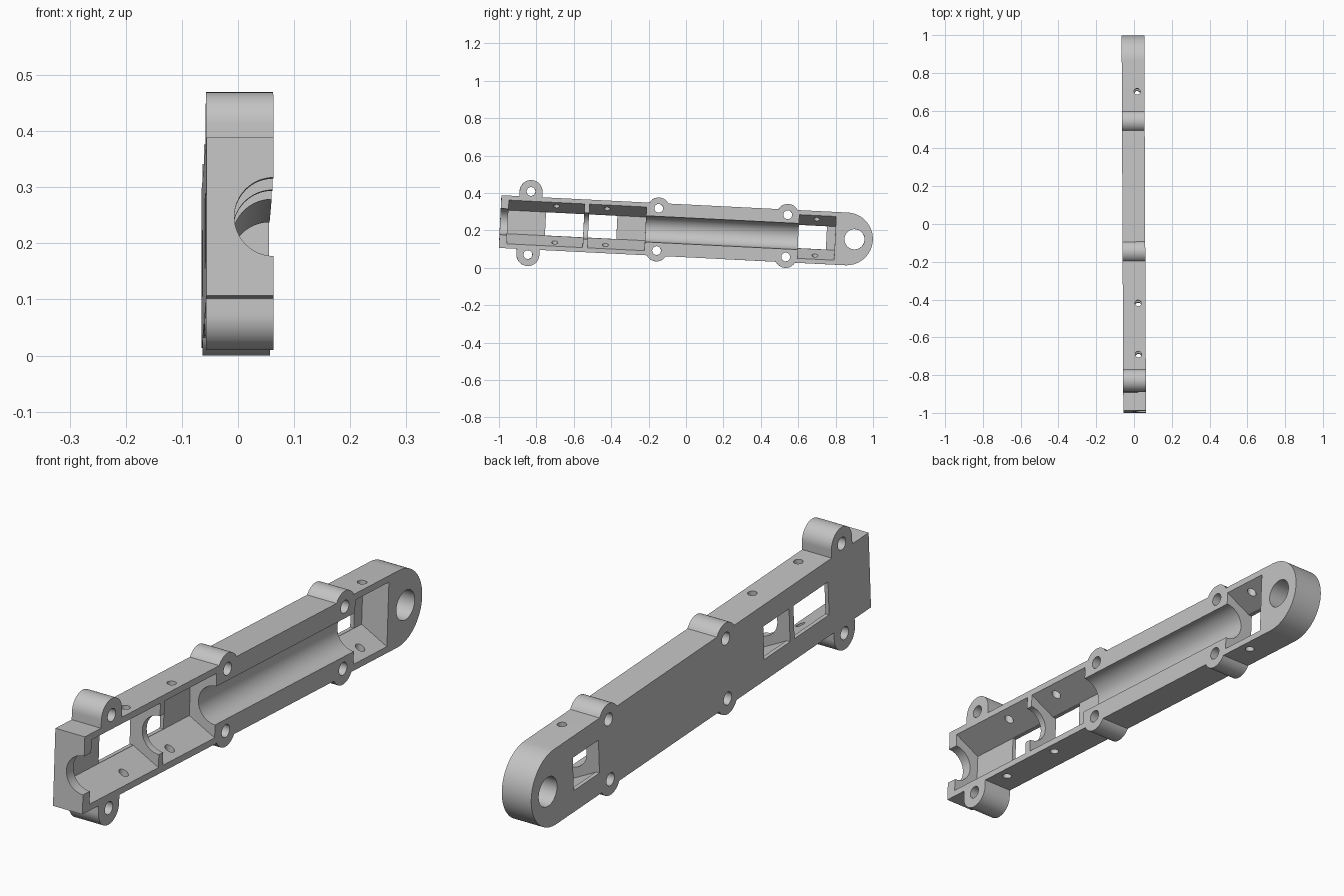
import bpy
import bmesh
import math
from mathutils import Matrix, Vector

cube = bpy.data.objects.get("Cube")
if cube:
    bpy.data.objects.remove(cube, do_unlink=True)

HALF_X = 0.06       # half thickness
HALF_V = 0.141      # half height of the arm
FRONT = -0.995
END_C = 0.859       # centre of the rounded end
FLOOR_X = -0.045    # inner face of the back wall

# lug position along the arm, offset from the centre line, radius
LUGS = [(-0.838, 0.169, 0.061), (-0.152, 0.113, 0.058), (0.539, 0.113, 0.058)]
# bay start, bay end, window start, window end
BAYS = [(-0.954, -0.548, -0.752, -0.548),
        (-0.522, -0.217, -0.522, -0.37),
        (0.601, 0.798, 0.601, 0.752)]

grey = bpy.data.materials.new("light grey plastic")
grey.use_nodes = True
grey.diffuse_color = (0.55, 0.55, 0.55, 1)
grey.node_tree.nodes["Principled BSDF"].inputs["Base Color"].default_value = (0.55, 0.55, 0.55, 1)


def arc(cu, cv, r, a0, a1, n):
    return [(cu + r * math.cos(a0 + (a1 - a0) * i / n),
             cv + r * math.sin(a0 + (a1 - a0) * i / n)) for i in range(n + 1)]


def prism(name, profile, origin, ax_a, ax_b, direction):
    """Extrude a 2D profile lying in the ax_a / ax_b plane along direction."""
    bm = bmesh.new()
    o, a, b, d = map(Vector, (origin, ax_a, ax_b, direction))
    face = bm.faces.new([bm.verts.new(o + a * p + b * q) for p, q in profile])
    ext = bmesh.ops.extrude_face_region(bm, geom=[face])
    verts = [g for g in ext["geom"] if isinstance(g, bmesh.types.BMVert)]
    bmesh.ops.translate(bm, verts=verts, vec=d)
    bmesh.ops.recalc_face_normals(bm, faces=bm.faces)
    mesh = bpy.data.meshes.new(name)
    bm.to_mesh(mesh)
    bm.free()
    mesh.materials.append(grey)
    obj = bpy.data.objects.new(name, mesh)
    bpy.context.scene.collection.objects.link(obj)
    return obj


X, Y, Z = (1, 0, 0), (0, 1, 0), (0, 0, 1)


def circle(cu, cv, r, n):
    return arc(cu, cv, r, 0, math.tau, n)[:-1]


def through_x(name, profile, x0, x1):
    return prism(name, profile, (x0, 0, 0), Y, Z, (x1 - x0, 0, 0))


# Outer outline: straight edges with lug bumps and a rounded end
upper = [(FRONT, HALF_V)]
for u, v, r in LUGS:
    if v > HALF_V:
        upper += [(u - r, HALF_V)] + arc(u, v, r, math.pi, 0, 24) + [(u + r, HALF_V)]
    else:
        a = math.asin((HALF_V - v) / r)
        upper += arc(u, v, r, math.pi - a, a, 20)
end = arc(END_C, 0, HALF_V, math.pi / 2, -math.pi / 2, 48)
lower = [(u, -v) for u, v in reversed(upper)]
arm = through_x("arm_housing", upper + end + lower, -HALF_X, HALF_X)

cutters = []

# Bolt holes in the lugs and the large pivot hole
for u, v, r in LUGS:
    for s in (1, -1):
        cutters.append(through_x("bolt_hole", circle(u, s * v, 0.0235, 24), -0.1, 0.1))
cutters.append(through_x("pivot_hole", circle(0.902, 0, 0.054, 48), -0.1, 0.1))

# Bays with sloping walls, and windows through the back wall
slope = (0.117 - 0.063) / (HALF_X - FLOOR_X)
top_x = HALF_X + 0.02
top_v = 0.117 + slope * 0.02
trapezoid = [(FLOOR_X, -0.063), (top_x, -top_v), (top_x, top_v), (FLOOR_X, 0.063)]
for b0, b1, w0, w1 in BAYS:
    cutters.append(prism("bay", trapezoid, (0, b0, 0), X, Z, (0, b1 - b0, 0)))
    rect = [(w0, -0.062), (w1, -0.062), (w1, 0.062), (w0, 0.062)]
    cutters.append(through_x("window", rect, -0.1, -0.03))

# Long half-round channel from the front end to the rear bay
cutters.append(prism("channel", circle(HALF_X, 0, 0.07, 64), (0, -1.1, 0), X, Z, (0, 1.72, 0)))

# Small screw holes crossing each bay from top to bottom
for u in (-0.698, -0.427, 0.695):
    cutters.append(prism("screw_hole", circle(0.021, u, 0.0165, 20),
                         (0, 0, -0.2), X, Y, (0, 0, 0.4)))

for c in cutters:
    c.hide_render = True
    mod = arm.modifiers.new(c.name, 'BOOLEAN')
    mod.operation = 'DIFFERENCE'
    mod.solver = 'EXACT'
    mod.object = c

# Bake the cuts and drop the cutters
bpy.context.view_layer.update()
dg = bpy.context.evaluated_depsgraph_get()
baked = bpy.data.meshes.new_from_object(arm.evaluated_get(dg))
arm.modifiers.clear()
arm.data = baked
for c in cutters:
    bpy.data.objects.remove(c, do_unlink=True)

# Slight lean of the whole arm, resting on the ground
tilt = Matrix.Rotation(0.0045, 4, 'Z') @ Matrix.Rotation(-0.05, 4, 'X')
baked.transform(tilt)
low = min(v.co.z for v in baked.vertices)
baked.transform(Matrix.Translation((-0.001, 0, -low)))

bpy.ops.object.select_all(action='DESELECT')
arm.select_set(True)
bpy.context.view_layer.objects.active = arm
bpy.ops.object.shade_smooth_by_angle(angle=math.radians(30))
